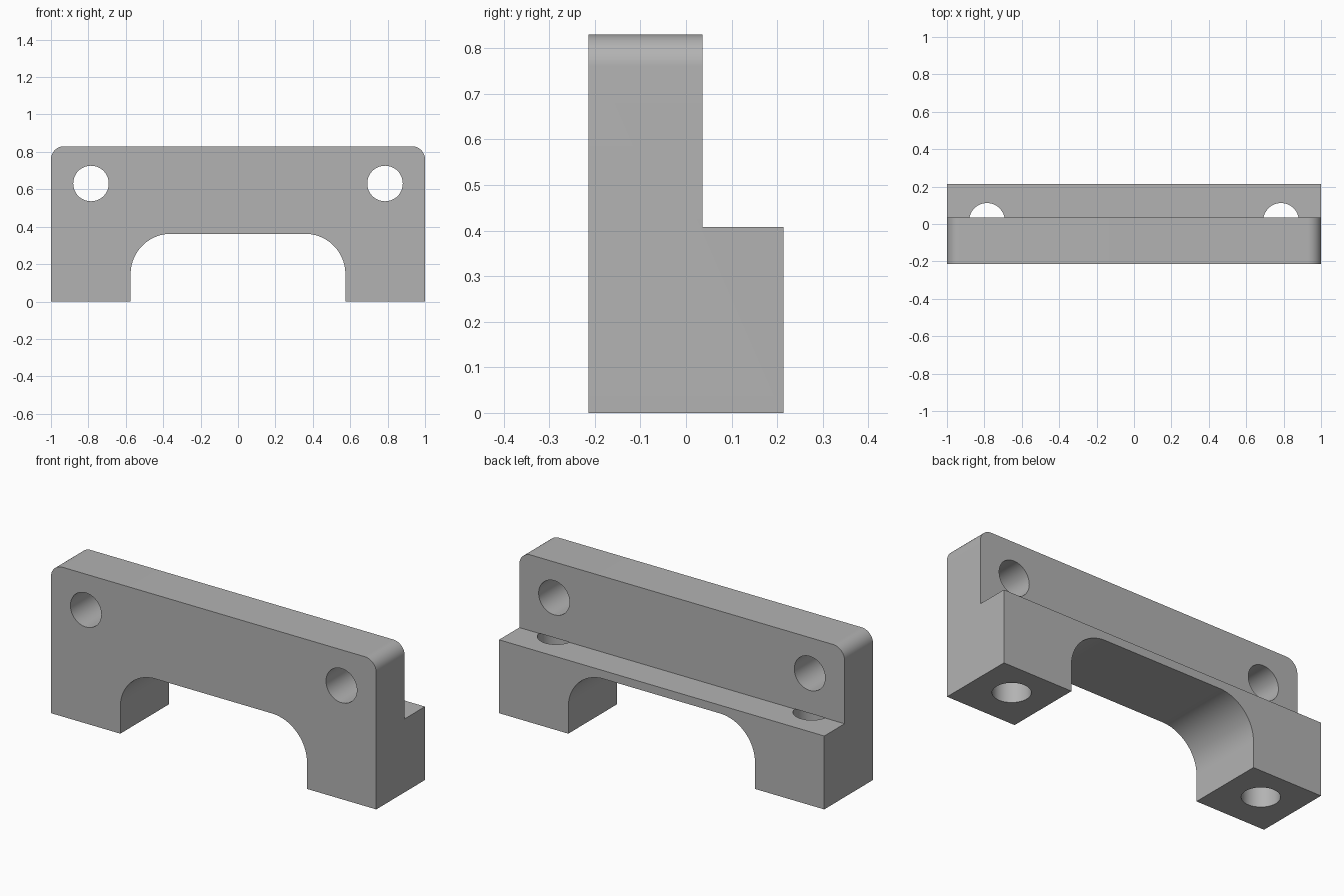
import bpy, bmesh, math
from mathutils import Vector

cube = bpy.data.objects.get("Cube")
if cube:
    bpy.data.objects.remove(cube, do_unlink=True)

FRONT, BACK, WALL_BACK = -0.214, 0.214, 0.036
HEIGHT, LEDGE = 0.83, 0.408
ARCH_X, ARCH_Z, ARCH_R = 0.574, 0.362, 0.215
CORNER_R = 0.07
HOLE_X, HOLE_Z, HOLE_Y, HOLE_R = 0.786, 0.631, 0.017, 0.095

grey = bpy.data.materials.new("plain grey")
grey.use_nodes = True
colour = (0.45, 0.45, 0.45, 1)
grey.diffuse_color = colour
grey.node_tree.nodes["Principled BSDF"].inputs["Base Color"].default_value = colour


def new_object(name, bm):
    bmesh.ops.recalc_face_normals(bm, faces=bm.faces)
    mesh = bpy.data.meshes.new(name)
    bm.to_mesh(mesh)
    bm.free()
    mesh.materials.append(grey)
    obj = bpy.data.objects.new(name, mesh)
    bpy.context.collection.objects.link(obj)
    return obj


def arc(cx, cz, radius, start, end, steps=16):
    """Points along an arc, angles in degrees."""
    angles = [math.radians(start + (end - start) * i / steps) for i in range(steps + 1)]
    return [(cx + radius * math.cos(a), cz + radius * math.sin(a)) for a in angles]


def extrude_profile(name, points, y0, y1):
    bm = bmesh.new()
    face = bm.faces.new([bm.verts.new((x, y0, z)) for x, z in points])
    result = bmesh.ops.extrude_face_region(bm, geom=[face])
    verts = [v for v in result["geom"] if isinstance(v, bmesh.types.BMVert)]
    bmesh.ops.translate(bm, vec=(0, y1 - y0, 0), verts=verts)
    return new_object(name, bm)


def hole_cutter(name, start, end):
    """Cylinder running between two points."""
    start, end = Vector(start), Vector(end)
    bm = bmesh.new()
    bmesh.ops.create_cone(bm, cap_ends=True, segments=64, radius1=HOLE_R,
                          radius2=HOLE_R, depth=(end - start).length)
    turn = (end - start).to_track_quat("Z", "Y").to_matrix()
    bmesh.ops.rotate(bm, verts=bm.verts, matrix=turn)
    bmesh.ops.translate(bm, verts=bm.verts, vec=(start + end) / 2)
    return new_object(name, bm)


# Arched block outline: right half is the mirrored left half
half = [(ARCH_X, 0), (1, 0)]
half += arc(1 - CORNER_R, HEIGHT - CORNER_R, CORNER_R, 0, 90)
arch = arc(ARCH_X - ARCH_R, ARCH_Z - ARCH_R, ARCH_R, 90, 0, 24)
half = arch + half
outline = half + [(-x, z) for x, z in reversed(half)]
bracket = extrude_profile("bracket_body", outline, FRONT, BACK)

# Ledge behind the upright wall
cutters = [extrude_profile("ledge_cutter",
                           [(-1.2, LEDGE), (1.2, LEDGE), (1.2, 1), (-1.2, 1)],
                           WALL_BACK, BACK + 0.2)]

# Through holes in the wall, and bores rising through the feet to the ledge
for side in (-1, 1):
    x = side * HOLE_X
    cutters.append(hole_cutter("wall_hole_cutter", (x, -0.5, HOLE_Z), (x, 0.5, HOLE_Z)))
    cutters.append(hole_cutter("foot_bore_cutter", (x, HOLE_Y, -0.1), (x, HOLE_Y, LEDGE + 0.001)))

bpy.ops.object.select_all(action="DESELECT")
bpy.context.view_layer.objects.active = bracket
bracket.select_set(True)
for cutter in cutters:
    cutter.hide_render = True
    mod = bracket.modifiers.new("cut", "BOOLEAN")
    mod.operation = "DIFFERENCE"
    mod.solver = "EXACT"
    mod.object = cutter
    bpy.ops.object.modifier_apply(modifier=mod.name)
    bpy.data.objects.remove(cutter, do_unlink=True)

bpy.ops.object.shade_smooth_by_angle(angle=math.radians(30))
